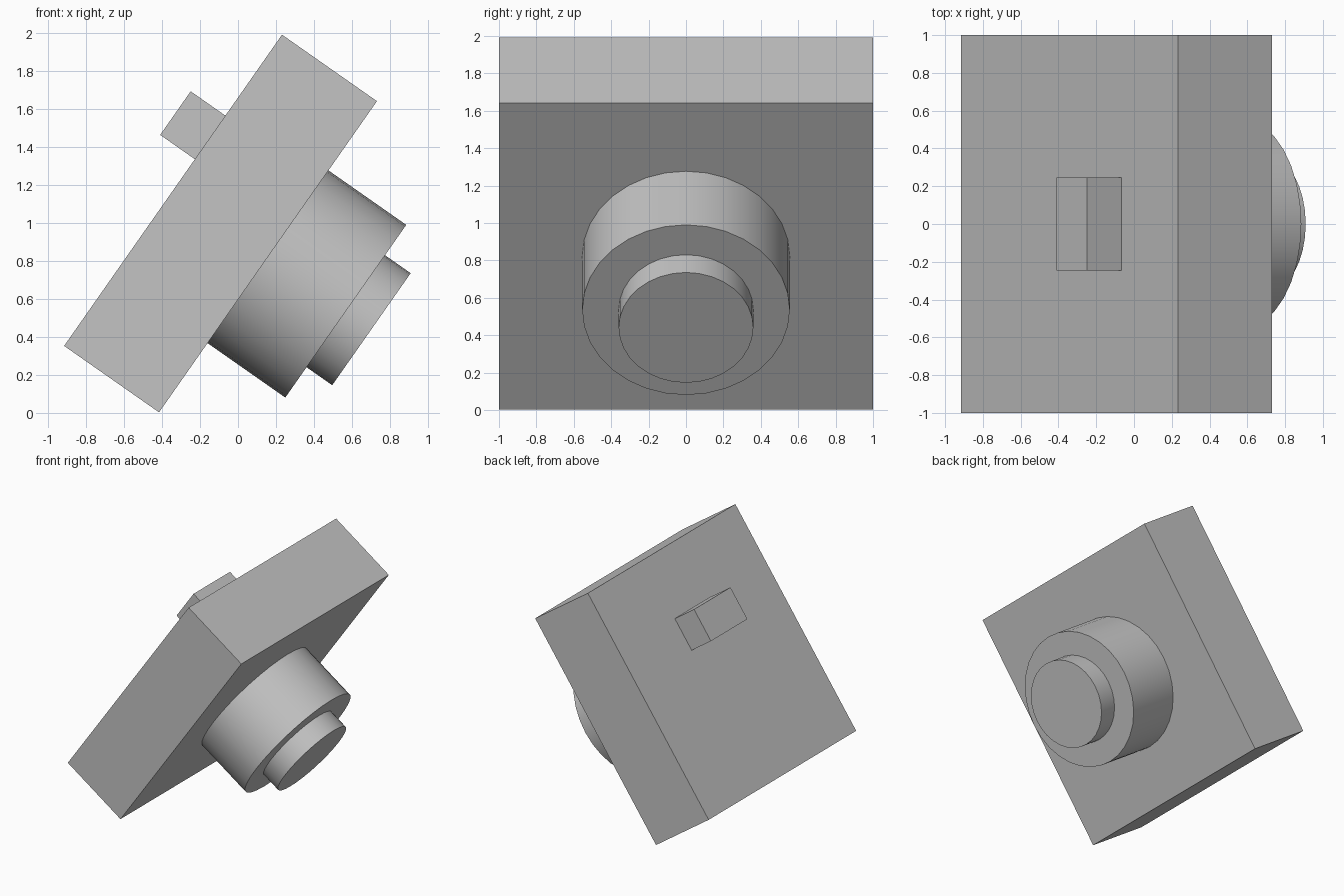
import bpy
import math
from mathutils import Matrix, Vector

cube = bpy.data.objects.get("Cube")
if cube:
    bpy.data.objects.remove(cube, do_unlink=True)

grey = bpy.data.materials.new("light grey")
grey.use_nodes = True
colour = (0.55, 0.55, 0.55, 1)
grey.diffuse_color = colour
grey.node_tree.nodes["Principled BSDF"].inputs["Base Color"].default_value = colour

# The whole body leans: local x points out of the lens, local z up the body
LEAN = Matrix.Translation((-0.092, 0, 0.997)) @ Matrix.Rotation(math.radians(35), 4, "Y")
HALF_DEPTH = 0.305


def place(name, local):
    obj = bpy.context.object
    obj.name = name
    obj.matrix_world = LEAN @ local
    obj.data.materials.append(grey)
    return obj


def block(name, low, high):
    low, high = Vector(low), Vector(high)
    bpy.ops.mesh.primitive_cube_add(size=1)
    obj = place(name, Matrix.Translation((low + high) / 2))
    obj.data.transform(Matrix.Diagonal((*(high - low), 1)))


def barrel(name, radius, start, end):
    bpy.ops.mesh.primitive_cylinder_add(vertices=32, radius=radius, depth=end - start)
    place(name, Matrix.Translation(((start + end) / 2, 0, 0)) @ Matrix.Rotation(math.pi / 2, 4, "Y"))
    bpy.ops.object.shade_smooth_by_angle(angle=math.radians(30))


# Square body
block("body", (-HALF_DEPTH, -1, -1), (HALF_DEPTH, 1, 1))

# Small block on the back
block("rear_block", (-0.528, -0.247, 0.2), (-HALF_DEPTH, 0.247, 0.48))

# Stepped round barrel on the underside
barrel("outer_barrel", 0.555, HALF_DEPTH, 0.805)
barrel("inner_barrel", 0.36, 0.805, 0.97)
